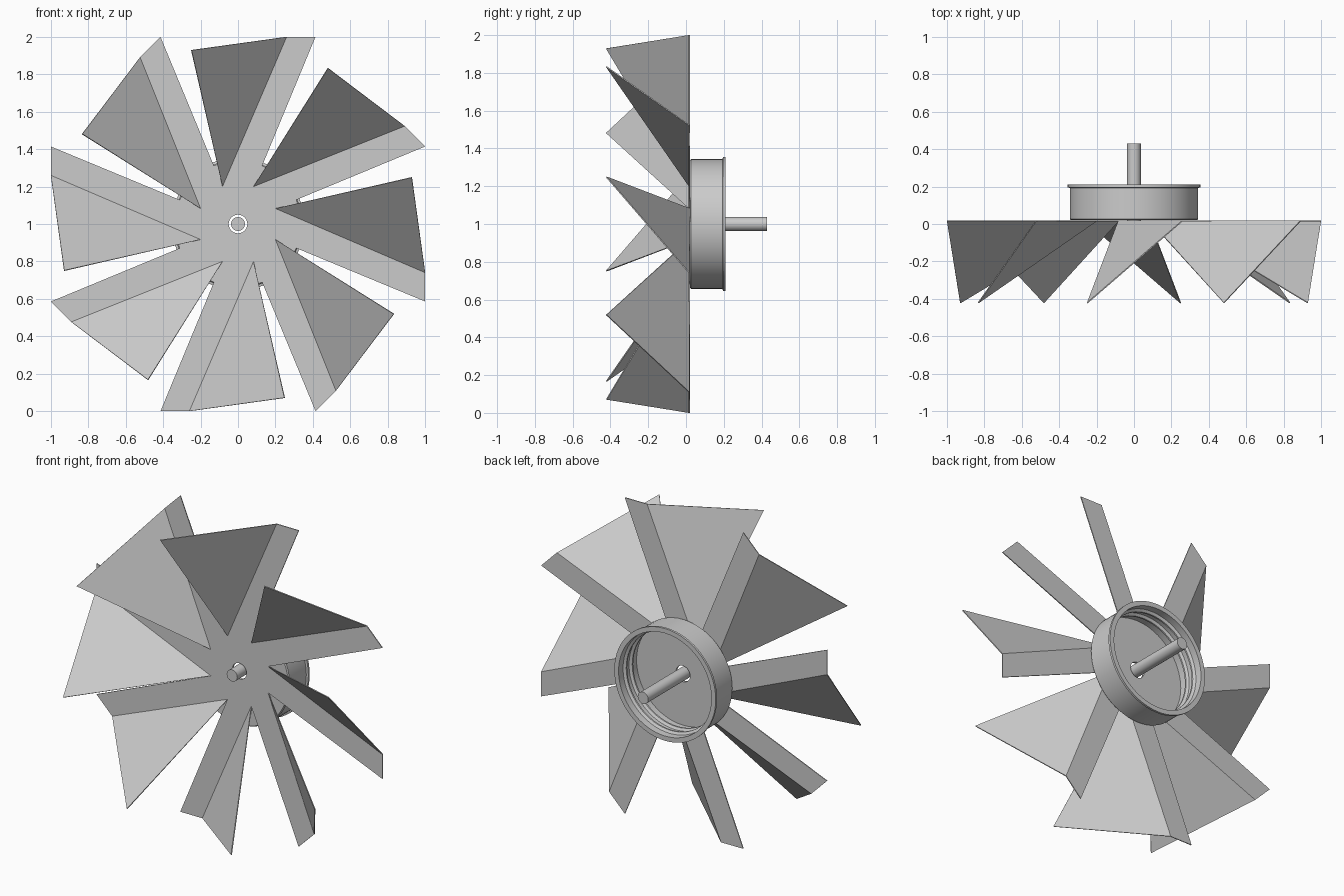
import bpy
import bmesh
from math import pi, cos, sin, radians
from mathutils import Vector, Matrix

cube = bpy.data.objects.get("Cube")
if cube:
    bpy.data.objects.remove(cube, do_unlink=True)

grey = bpy.data.materials.new("plain_grey")
grey.use_nodes = True
grey.diffuse_color = (0.6, 0.6, 0.6, 1)
grey.node_tree.nodes["Principled BSDF"].inputs["Base Color"].default_value = (0.6, 0.6, 0.6, 1)


def make_object(name, bm):
    mesh = bpy.data.meshes.new(name)
    bm.to_mesh(mesh)
    bm.free()
    mesh.materials.append(grey)
    obj = bpy.data.objects.new(name, mesh)
    bpy.context.collection.objects.link(obj)
    obj.location.z = 1
    return obj


def lathe(name, profile, steps, closed):
    """Turn a (radius, y) profile around the y axis."""
    bm = bmesh.new()
    verts = [bm.verts.new((r, y, 0)) for r, y in profile]
    pairs = list(zip(verts, verts[1:] + verts[:1]))
    edges = [bm.edges.new(p) for p in (pairs if closed else pairs[:-1])]
    bmesh.ops.spin(bm, geom=verts + edges, cent=(0, 0, 0), axis=(0, 1, 0),
                   angle=2 * pi, steps=steps, use_merge=True)
    bmesh.ops.remove_doubles(bm, verts=bm.verts, dist=0.0005)
    bmesh.ops.recalc_face_normals(bm, faces=bm.faces)
    obj = make_object(name, bm)
    bpy.ops.object.select_all(action="DESELECT")
    obj.select_set(True)
    bpy.context.view_layer.objects.active = obj
    bpy.ops.object.shade_smooth_by_angle(angle=radians(30))
    return obj


# Fan sheet: octagon cut along its corner rays, each sector folded forward
BLADES, SPLIT = 8, 4
FRONT, HOLE = 0.014, 0.05
half = sin(pi / 8) / cos(pi / 8)
inner_l, inner_r = Vector((-0.2 * half, FRONT, 0.2)), Vector((0.2 * half, FRONT, 0.2))
fold_end = Vector((0.26, FRONT, 1))
strip_end = Vector((half, FRONT, 1))
corner = Vector((-half, FRONT, 1))
fold = Matrix.Rotation(radians(45), 3, fold_end - inner_l)
tips = [inner_l + fold @ (corner - inner_l), inner_l + fold.inverted() @ (corner - inner_l)]
tip = min(tips, key=lambda p: p.y)

bm = bmesh.new()
for k in range(BLADES):
    turn = Matrix.Rotation(k * 2 * pi / BLADES, 3, "Y")

    def add(p):
        return bm.verts.new(turn @ p)

    rim = [inner_l.lerp(inner_r, i / SPLIT) for i in range(SPLIT + 1)]
    hub = [add(p) for p in rim]
    hole = []
    for i in range(SPLIT + 1):
        a = (i / SPLIT - 0.5) * 2 * pi / BLADES
        hole.append(add(Vector((HOLE * sin(a), FRONT, HOLE * cos(a)))))
    for i in range(SPLIT):
        bm.faces.new((hub[i], hub[i + 1], hole[i + 1], hole[i]))
    f, s, t = add(fold_end), add(strip_end), add(tip)
    bm.faces.new([f, s] + hub[::-1])
    bm.faces.new((t, f, hub[0]))
bmesh.ops.remove_doubles(bm, verts=bm.verts, dist=0.0005)
bmesh.ops.recalc_face_normals(bm, faces=bm.faces)
bm.normal_update()
if sum(f.normal.y * f.calc_area() for f in bm.faces) > 0:
    bmesh.ops.reverse_faces(bm, faces=bm.faces)
sheet = make_object("fan_sheet", bm)
solid = sheet.modifiers.new("thickness", "SOLIDIFY")
solid.thickness = 0.006
solid.offset = -1

# Hub cup: open at the back, with a rolled lip and two ridges inside
cup = [(HOLE, 0.0205), (0.337, 0.0205), (0.343, 0.027), (0.343, 0.193),
       (0.355, 0.196), (0.355, 0.21), (0.325, 0.21)]
for y in (0.165, 0.105):
    cup += [(0.325, y), (0.31, y - 0.01), (0.31, y - 0.02), (0.325, y - 0.03)]
cup += [(0.325, 0.03), (HOLE, 0.03)]
lathe("hub_cup", cup, 64, True)

# Shaft: runs loosely through the hub hole
lathe("shaft", [(0, -0.06), (0.037, -0.06), (0.037, 0.43), (0, 0.43)], 32, False)
